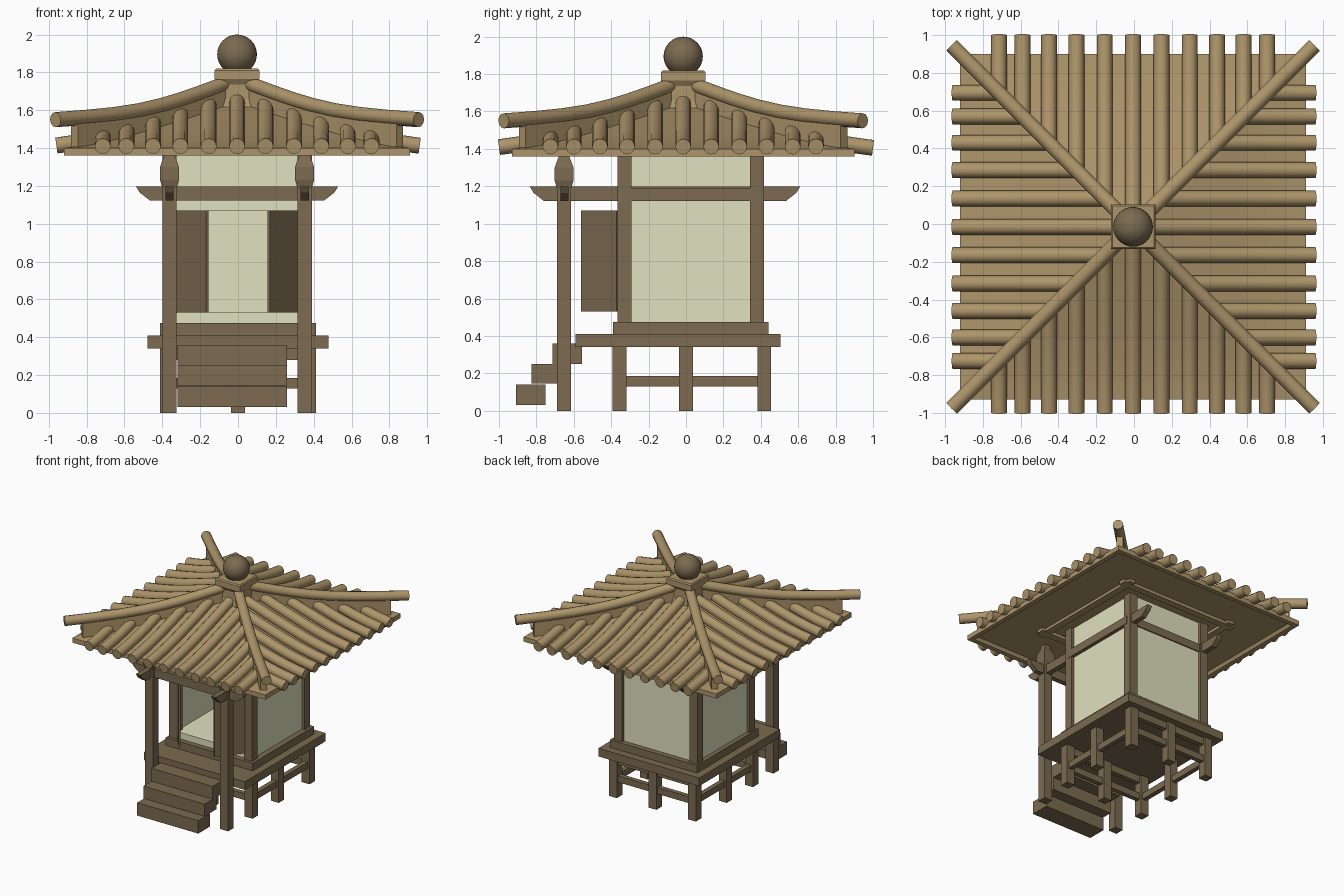
import bpy, bmesh, math
from mathutils import Matrix, Vector

if "Cube" in bpy.data.objects:
    bpy.data.objects.remove(bpy.data.objects["Cube"])


def material(name, color):
    m = bpy.data.materials.new(name)
    m.diffuse_color = (*color, 1)
    m.use_nodes = True
    m.node_tree.nodes["Principled BSDF"].inputs["Base Color"].default_value = m.diffuse_color
    return m


DARK = material("dark_wood", (0.20, 0.145, 0.08))
ROOF = material("roof_wood", (0.42, 0.30, 0.145))
CREAM = material("paper_wall", (0.75, 0.75, 0.52))


def finish(name, bm, mat):
    bmesh.ops.recalc_face_normals(bm, faces=bm.faces)
    me = bpy.data.meshes.new(name)
    bm.to_mesh(me)
    bm.free()
    me.materials.append(mat)
    ob = bpy.data.objects.new(name, me)
    bpy.context.collection.objects.link(ob)
    return ob


def boxes(name, items, mat=DARK):
    """Each item is (x0, x1, y0, y1, z0, z1)."""
    bm = bmesh.new()
    for x0, x1, y0, y1, z0, z1 in items:
        m = Matrix.Translation(((x0 + x1) / 2, (y0 + y1) / 2, (z0 + z1) / 2))
        bmesh.ops.create_cube(bm, size=1, matrix=m @ Matrix.Diagonal((x1 - x0, y1 - y0, z1 - z0, 1)))
    return finish(name, bm, mat)


def prism(name, pts, offset, mat=DARK):
    """Extrude a flat outline along an offset vector."""
    bm = bmesh.new()
    f = bm.faces.new([bm.verts.new(p) for p in pts])
    r = bmesh.ops.extrude_face_region(bm, geom=[f])
    bmesh.ops.translate(bm, vec=Vector(offset), verts=[v for v in r["geom"] if isinstance(v, bmesh.types.BMVert)])
    return finish(name, bm, mat)


def square_stack(name, rings, cx, cy, mat):
    """Loft square rings (half_width, z), closed at both ends."""
    bm = bmesh.new()
    loops = [[bm.verts.new((cx + sx * h, cy + sy * h, z)) for sx, sy in ((-1, -1), (1, -1), (1, 1), (-1, 1))]
             for h, z in rings]
    for a, b in zip(loops, loops[1:]):
        for i in range(4):
            j = (i + 1) % 4
            bm.faces.new((a[i], a[j], b[j], b[i]))
    bm.faces.new(loops[0])
    bm.faces.new(loops[-1])
    return finish(name, bm, mat)


def tubes(name, paths, radius, mat):
    cu = bpy.data.curves.new(name, "CURVE")
    cu.dimensions = "3D"
    cu.bevel_depth = radius
    cu.bevel_resolution = 4
    cu.use_fill_caps = True
    for path in paths:
        sp = cu.splines.new("POLY")
        sp.points.add(len(path) - 1)
        for p, co in zip(sp.points, path):
            p.co = (*co, 1)
    cu.materials.append(mat)
    ob = bpy.data.objects.new(name, cu)
    bpy.context.collection.objects.link(ob)
    bpy.ops.object.select_all(action="DESELECT")
    ob.select_set(True)
    bpy.context.view_layer.objects.active = ob
    bpy.ops.object.convert(target="MESH")
    bpy.ops.object.shade_smooth_by_angle(angle=math.radians(40))


def interp(table, d):
    for (a, za), (b, zb) in zip(table, table[1:]):
        if d <= b:
            return za + (zb - za) * (d - a) / (b - a)
    return table[-1][1]


CX, CY = -0.005, -0.015
TILE = [(0.08, 1.645), (0.12, 1.635), (0.3, 1.575), (0.45, 1.53), (0.6, 1.485), (0.71, 1.457),
        (0.82, 1.434), (0.92, 1.418), (1.02, 1.405)]
HIP = [(0.06, 1.745), (0.1, 1.727), (0.2, 1.69), (0.3, 1.655), (0.4, 1.625), (0.52, 1.597),
       (0.65, 1.577), (0.8, 1.562), (0.96, 1.55)]

# Substructure: legs, girders and rails
lx, ly = (-0.375, 0, 0.375), (-0.355, 0, 0.418)
legs = [(x - 0.037, x + 0.037, y - 0.037, y + 0.037, 0, 0.345) for x in lx for y in ly if (x, y) != (0, 0)]
boxes("base_legs", legs)
boxes("base_rails", [(x - 0.02, x + 0.02, ly[0], ly[2], 0.13, 0.185) for x in (lx[0], lx[2])]
      + [(lx[0], lx[2], y - 0.02, y + 0.02, 0.13, 0.185) for y in (ly[0], ly[2])])
boxes("base_girders", [(lx[0], lx[2], y - 0.02, y + 0.02, 0.28, 0.345) for y in (ly[0], ly[2])])
boxes("deck", [(-0.478, 0.478, -0.59, 0.505, 0.34, 0.41)])
boxes("sill", [(-0.413, 0.413, -0.39, 0.44, 0.41, 0.475)])

# Steps
boxes("steps", [(-0.32, 0.26, -0.91, -0.75, 0.03, 0.14),
                (-0.32, 0.26, -0.825, -0.665, 0.145, 0.25),
                (-0.32, 0.26, -0.715, -0.555, 0.25, 0.36)])

# Body posts and porch posts
PX = (-0.362, 0.352)
boxes("body_posts", [(x - 0.038, x + 0.038, y - 0.037, y + 0.037, 0.47, 1.39) for x in PX for y in (-0.328, 0.38)])
boxes("porch_posts", [(x - 0.038, x + 0.038, -0.69, -0.615, 0, 1.2) for x in PX])
for x in PX:
    square_stack("post_bracket", [(0.036, 1.18), (0.05, 1.23), (0.05, 1.30), (0.04, 1.33), (0.028, 1.36), (0.028, 1.40)],
                 x, -0.652, DARK)

# Walls, open at the front
boxes("walls", [(-0.375, -0.345, -0.33, 0.38, 0.47, 1.39),
                (0.335, 0.365, -0.33, 0.38, 0.47, 1.39),
                (-0.362, 0.352, 0.365, 0.395, 0.47, 1.39),
                (-0.362, 0.352, -0.345, -0.315, 1.07, 1.39),
                (-0.35, 0.34, -0.345, 0.37, 0.47, 0.53)], CREAM)

# Half open doors
for s in (-1, 1):
    prism("door", [(s * 0.318, -0.36, 0.53), (s * 0.157, -0.555, 0.53),
                   (s * 0.17, -0.562, 0.53), (s * 0.325, -0.372, 0.53)], (0, 0, 0.54))


# Tie beams with tapered ends
def tie_outline(a, b):
    return [(a, 1.198), (b, 1.198), (b - 0.02, 1.165), (b - 0.075, 1.122), (a + 0.075, 1.122), (a + 0.02, 1.165)]


for x in PX:
    prism("side_tie_beam", [(x - 0.022, t, z) for t, z in tie_outline(-0.835, 0.61)], (0.044, 0, 0))
    o = 0.012 if x > 0 else -0.012
    boxes("side_beam_face", [(x + o - 0.03, x + o + 0.03, -0.33, 0.38, 1.122, 1.19)])
prism("front_tie_beam", [(t, -0.672, z) for t, z in tie_outline(-0.54, 0.53)], (0, 0.044, 0))
boxes("back_tie_beam", [(-0.362, 0.352, 0.36, 0.405, 1.122, 1.19)])

# Purlins under the roof
boxes("purlins", [(x - 0.03, x + 0.03, -0.53, 0.58, 1.362, 1.40) for x in (-0.5, 0.5)]
      + [(-0.56, 0.56, y - 0.03, y + 0.03, 1.36, 1.40) for y in (-0.47, 0.52)], ROOF)

# Roof body: eave slab with a curved pyramid on top
square_stack("roof_body", [(0.86, 1.385), (0.875, 1.36), (0.915, 1.36), (0.915, 1.40)]
             + [(d, z - 0.02) for d, z in reversed(TILE) if d < 0.9], CX, CY, ROOF)

# Round tile rows on all four slopes
OFFS = (0, 0.15, 0.30, 0.445, 0.585, 0.71)
for k, (ux, uy, end) in enumerate(((0, -1, 0.985), (1, 0, 0.965), (0, 1, 1.015), (-1, 0, 0.955))):
    rows = []
    for t in sorted({s * o for o in OFFS for s in (-1, 1)}):
        start = max(0.09, abs(t))
        path = []
        for i in range(9):
            d = start + (end - start) * i / 8
            path.append((CX + ux * d - uy * t, CY + uy * d + ux * t, interp(TILE, d)))
        rows.append(path)
    tubes(("front", "right", "back", "left")[k] + "_tile_rows", rows, 0.042, ROOF)

# Hip ridges: round ridge poles on upright boards
hips = [[(CX + sx * d, CY + sy * d, z) for d, z in HIP] for sx in (-1, 1) for sy in (-1, 1)]
tubes("hip_ridges", hips, 0.04, ROOF)
for sx in (-1, 1):
    for sy in (-1, 1):
        top = [(d, z) for d, z in HIP if d < 0.85] + [(0.86, 1.556)]
        low = [(0.86, 1.40)] + [(d, z - 0.04) for d, z in reversed(TILE) if d < 0.85]
        w = 0.018
        prism("hip_board", [(CX + sx * d - sy * w, CY + sy * d + sx * w, z) for d, z in top + low],
              (2 * sy * w, -2 * sx * w, 0), ROOF)

# Cap and ball finial
square_stack("roof_cap", [(0.115, 1.60), (0.098, 1.66), (0.098, 1.735), (0.118, 1.765), (0.118, 1.81), (0.11, 1.82)],
             CX, CY, ROOF)
bm = bmesh.new()
bmesh.ops.create_uvsphere(bm, u_segments=32, v_segments=16, radius=0.105,
                          matrix=Matrix.Translation((CX, CY, 1.895)))
ball = finish("ball_finial", bm, DARK)
for p in ball.data.polygons:
    p.use_smooth = True
